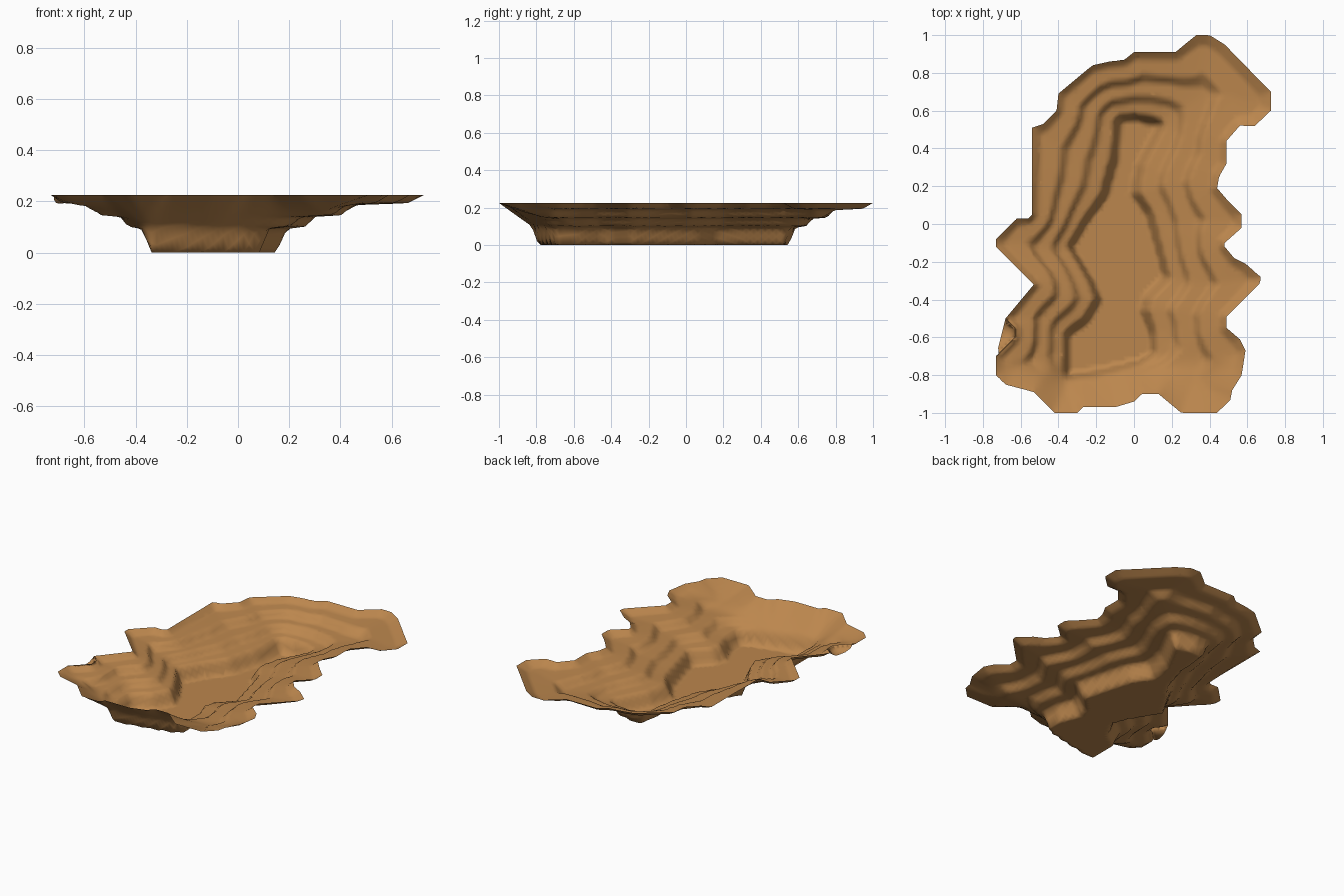
import bpy, bmesh
from mathutils import Vector
from mathutils.geometry import intersect_point_line

if "Cube" in bpy.data.objects:
    bpy.data.objects.remove(bpy.data.objects["Cube"])

RIM_Z = 0.225
# upper rim outline, counter-clockwise from the front left
rim = [(-.40, -1), (-.30, -1), (-.27, -.97), (-.10, -.97), (0, -.94), (.04, -.90), (.13, -.90),
       (.25, -1), (.44, -1), (.51, -.93), (.52, -.88), (.57, -.80), (.59, -.67), (.56, -.61),
       (.49, -.55), (.49, -.49), (.60, -.38), (.67, -.31), (.67, -.28), (.59, -.21), (.53, -.18),
       (.48, -.12), (.48, -.10), (.57, -.02), (.57, .05), (.50, .12), (.44, .19), (.45, .25),
       (.49, .32), (.49, .44), (.56, .52), (.64, .52), (.725, .60), (.725, .70), (.48, .95),
       (.40, 1), (.33, 1), (.28, .96), (.22, .91), (0, .91), (-.05, .87), (-.13, .86),
       (-.22, .84), (-.40, .69), (-.41, .60), (-.48, .53), (-.54, .51), (-.54, .05), (-.56, .03),
       (-.62, .03), (-.73, -.08), (-.73, -.12), (-.53, -.32), (-.68, -.50), (-.63, -.55),
       (-.63, -.60), (-.73, -.70), (-.73, -.80), (-.68, -.85), (-.53, -.89), (-.42, -1)]
# flat pit floor outline
floor = [(-.34, -.79), (-.20, -.77), (.02, -.72), (.09, -.68), (.08, -.58), (.03, -.46), (.05, -.38),
         (.15, -.28), (.12, -.16), (.06, .05), (-.02, .16), (.01, .32), (.12, .52), (0, .55),
         (-.07, .54), (-.08, .35), (-.14, .14), (-.25, 0), (-.32, -.12), (-.21, -.30),
         (-.17, -.40), (-.24, -.52), (-.34, -.59)]
# bench profile: (fraction from floor to rim, height)
benches = [(0, 0), (.11, .092), (.29, .102), (.38, .14), (.58, .146), (.67, .186), (.90, .194), (1, RIM_Z)]
# plain ramp used on the front wall, which has no benches
ramp = [(0, 0), (.18, .10), (1, RIM_Z)]


def distance(p, loop):
    best = 9.0
    for a, b in zip(loop, loop[1:] + loop[:1]):
        q, t = intersect_point_line(p, Vector(a), Vector(b))
        q = Vector(a) if t < 0 else Vector(b) if t > 1 else q
        best = min(best, (p - q.to_2d()).length)
    return best


def inside(p, loop):
    hit = False
    for (ax, ay), (bx, by) in zip(loop, loop[1:] + loop[:1]):
        if (ay > p.y) != (by > p.y) and p.x < ax + (p.y - ay) * (bx - ax) / (by - ay):
            hit = not hit
    return hit


def profile(t, pts):
    for (a, za), (b, zb) in zip(pts, pts[1:]):
        if t <= b:
            return za + (zb - za) * (t - a) / (b - a)
    return pts[-1][1]


def height(p):
    if inside(p, floor):
        return 0.0
    d_floor, d_rim = distance(p, floor), distance(p, rim)
    t = d_floor / (d_floor + d_rim)
    front = min(1, max(0, (-.70 - p.y) / .1))
    return profile(t, benches) * (1 - front) + profile(t, ramp) * front


# terraced pit: fill the outline, slice it into a fine grid, sink it to the bench heights
bm = bmesh.new()
face = bm.faces.new([bm.verts.new((x, y, 0)) for x, y in rim])
bmesh.ops.triangulate(bm, faces=[face])
STEP = 0.02
for axis, half in ((0, .73), (1, 1.0)):
    n = int(half / STEP)
    for i in range(-n, n + 1):
        co, no = Vector((0, 0, 0)), Vector((0, 0, 0))
        co[axis], no[axis] = i * STEP + .003, 1
        bmesh.ops.bisect_plane(bm, geom=bm.verts[:] + bm.edges[:] + bm.faces[:],
                               plane_co=co, plane_no=no, dist=1e-5)
bmesh.ops.remove_doubles(bm, verts=bm.verts[:], dist=0.002)
# drop the fill diagonals so the grid shades evenly
bmesh.ops.dissolve_edges(bm, edges=[e for e in bm.edges if len(e.link_faces) == 2
                         and min(abs(e.verts[0].co[k] - e.verts[1].co[k]) for k in (0, 1)) > .0025],
                         use_verts=True)
for v in bm.verts:
    v.co.z = height(v.co.to_2d())
bmesh.ops.triangulate(bm, faces=bm.faces[:])
bmesh.ops.recalc_face_normals(bm, faces=bm.faces[:])
if sum(f.normal.z for f in bm.faces) < 0:
    bmesh.ops.reverse_faces(bm, faces=bm.faces[:])
for f in bm.faces:
    f.smooth = True

mesh = bpy.data.meshes.new("terraced_pit")
bm.to_mesh(mesh)
bm.free()
pit = bpy.data.objects.new("terraced_pit", mesh)
bpy.context.collection.objects.link(pit)
mat = bpy.data.materials.new("earth")
mat.diffuse_color = (.50, .24, .075, 1)
mat.use_nodes = True
mat.node_tree.nodes["Principled BSDF"].inputs["Base Color"].default_value = mat.diffuse_color
mesh.materials.append(mat)
